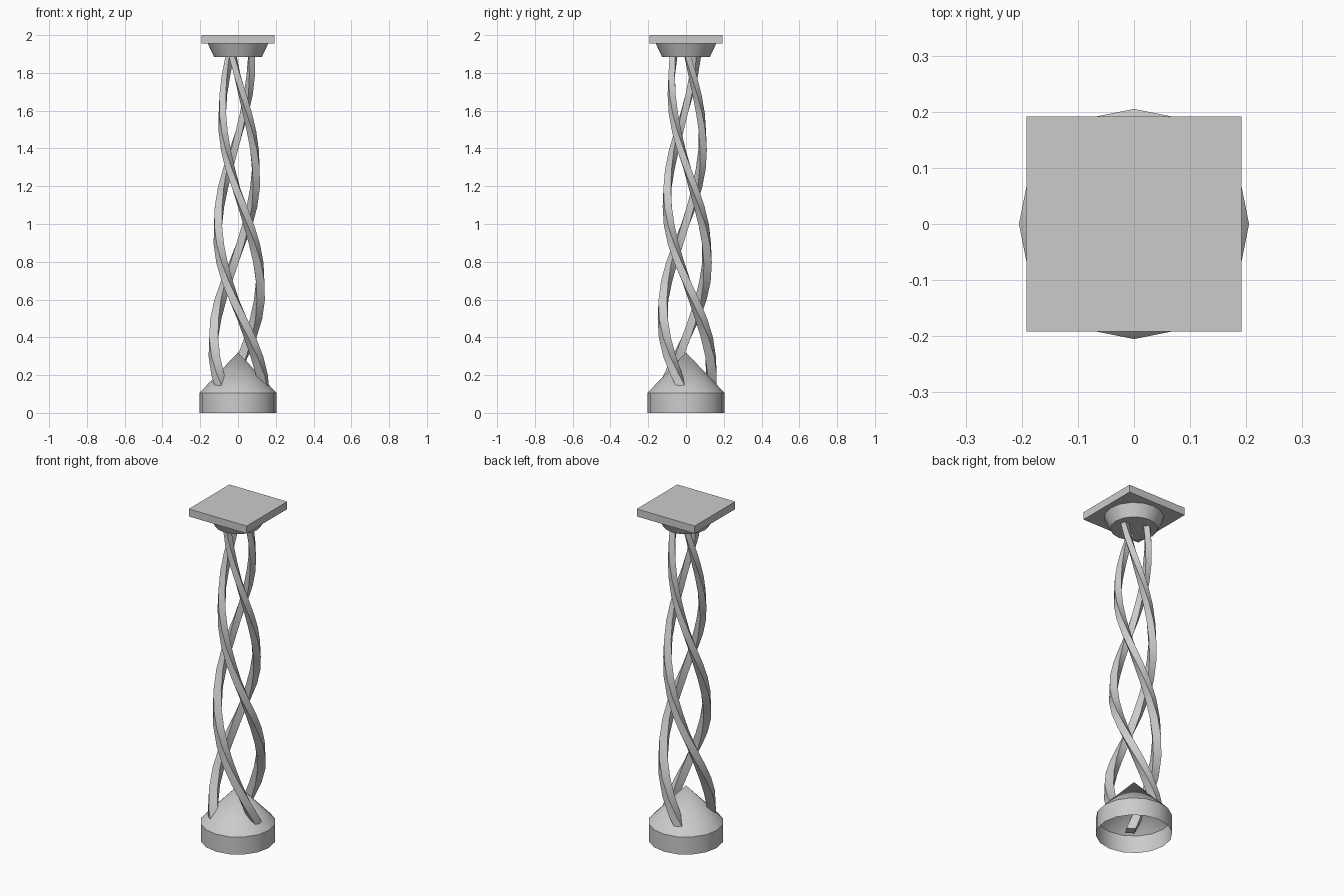
import bpy, bmesh
from math import cos, sin, radians, pi

if "Cube" in bpy.data.objects:
    bpy.data.objects.remove(bpy.data.objects["Cube"])


def finish(name, bm, angle=35):
    bmesh.ops.recalc_face_normals(bm, faces=bm.faces)
    me = bpy.data.meshes.new(name)
    bm.to_mesh(me)
    bm.free()
    ob = bpy.data.objects.new(name, me)
    bpy.context.collection.objects.link(ob)
    bpy.ops.object.select_all(action='DESELECT')
    ob.select_set(True)
    bpy.context.view_layer.objects.active = ob
    bpy.ops.object.shade_smooth_by_angle(angle=radians(angle))
    return ob


def ring(bm, r, z, n=16):
    return [bm.verts.new((r * cos(2 * pi * i / n), r * sin(2 * pi * i / n), z)) for i in range(n)]


def bridge(bm, a, b):
    n = len(a)
    for i in range(n):
        j = (i + 1) % n
        bm.faces.new((a[i], a[j], b[j], b[i]))


# Base: round drum, open underneath, with a conical roof
bm = bmesh.new()
low, high = ring(bm, 0.205, 0), ring(bm, 0.205, 0.105)
bridge(bm, low, high)
apex = bm.verts.new((0, 0, 0.32))
for i in range(16):
    bm.faces.new((high[i], high[(i + 1) % 16], apex))
base = finish("base", bm)
for p in base.data.polygons:          # open shell: keep faces pointing outward
    if p.normal.dot(p.center) < 0:
        base.data.flip_normals()
    break

# Strands: three square bars twisted and tapered around the axis
Z0, Z1, STEPS = 0.10, 1.885, 18


def strand(index):
    bm = bmesh.new()
    prev = None
    for k in range(STEPS + 1):
        t = k / STEPS
        z = Z0 + (Z1 - Z0) * t
        a = radians(-2 + 120 * index - 350 * t)
        r = 0.14 - 0.068 * t
        h = 0.025 - 0.009 * t
        sec = []
        for u, v in ((-h, -h), (h, -h), (h, h), (-h, h)):
            sec.append(bm.verts.new(((r + u) * cos(a) - v * sin(a),
                                     (r + u) * sin(a) + v * cos(a), z)))
        if prev:
            bridge(bm, prev, sec)
        else:
            bm.faces.new(sec[::-1])
        prev = sec
    bm.faces.new(prev)
    finish("twisted_strand_%d" % (index + 1), bm)


for i in range(3):
    strand(i)

# Capital: flared round collar under the plate
bm = bmesh.new()
low, high = ring(bm, 0.127, 1.885), ring(bm, 0.160, 1.955)
bridge(bm, low, high)
bm.faces.new(low[::-1])
bm.faces.new(high)
finish("capital", bm)

# Top plate: square slab
bm = bmesh.new()
bmesh.ops.create_cube(bm, size=1)
for v in bm.verts:
    v.co = (v.co.x * 0.384, v.co.y * 0.384, 1.9775 + v.co.z * 0.045)
finish("top_plate", bm)
